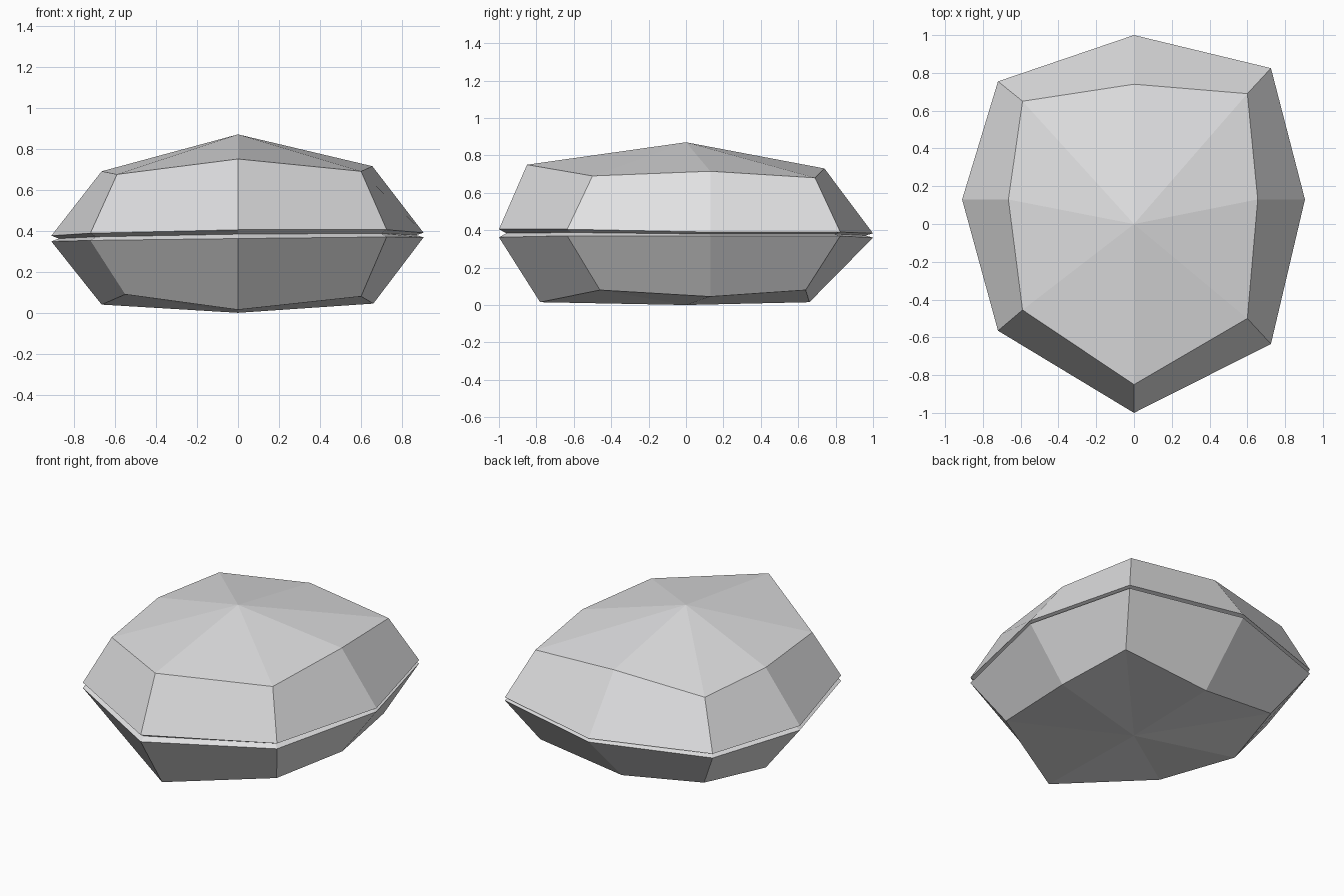
import bpy
from mathutils import Vector

if "Cube" in bpy.data.objects:
    bpy.data.objects.remove(bpy.data.objects["Cube"])

grey = bpy.data.materials.new("pale grey")
grey.diffuse_color = (0.75, 0.75, 0.76, 1)
grey.use_nodes = True
grey.node_tree.nodes["Principled BSDF"].inputs["Base Color"].default_value = grey.diffuse_color

# Eight-sided sections, counter-clockwise from the front point
shoulder = [(0, -.85, .75), (.6, -.5, .69), (.655, .13, .715), (.6, .69, .68),
            (0, .74, .73), (-.59, .65, .675), (-.665, .13, .69), (-.59, -.455, .675)]
outline = [(0, -1), (.725, -.635), (.905, .13), (.725, .825),
           (0, 1), (-.72, .755), (-.91, .13), (-.72, -.565)]
upper_z = [.405, .405, .39, .39, .383, .382, .376, .388]
lower_z = [.362, .37, .368, .369, .36, .355, .348, .353]
base = [(0, -.78, .015), (.6, -.46, .08), (.66, .13, .045), (.6, .64, .08),
        (0, .66, .015), (-.55, .6, .09), (-.665, .13, .04), (-.55, -.42, .09)]

upper_rim = [(x, y, z) for (x, y), z in zip(outline, upper_z)]
lower_rim = [(x, y, z) for (x, y), z in zip(outline, lower_z)]
# Bottom of the narrow groove between the two shells
groove = [(x * .96, y * .96, (a + b) / 2)
          for (x, y), a, b in zip(outline, upper_z, lower_z)]


def shell(name, apex, rings, flip):
    """Fan from the apex, then bands of quads through the rings."""
    verts = [Vector(apex)] + [Vector(p) for ring in rings for p in ring]
    n = 8
    faces = [(0, 1 + i, 1 + (i + 1) % n) for i in range(n)]
    for r in range(len(rings) - 1):
        a, b = 1 + r * n, 1 + (r + 1) * n
        for i in range(n):
            j = (i + 1) % n
            faces.append((a + i, b + i, b + j, a + j))
    if flip:
        faces = [f[::-1] for f in faces]
    mesh = bpy.data.meshes.new(name)
    mesh.from_pydata(verts, [], faces)
    mesh.materials.append(grey)
    mesh.update()
    obj = bpy.data.objects.new(name, mesh)
    bpy.context.collection.objects.link(obj)
    return obj


# Domed top half and flatter lower half
shell("upper_shell", (0, 0, .87), [shoulder, upper_rim, groove], False)
shell("lower_shell", (0, 0, 0), [base, lower_rim, groove], True)
